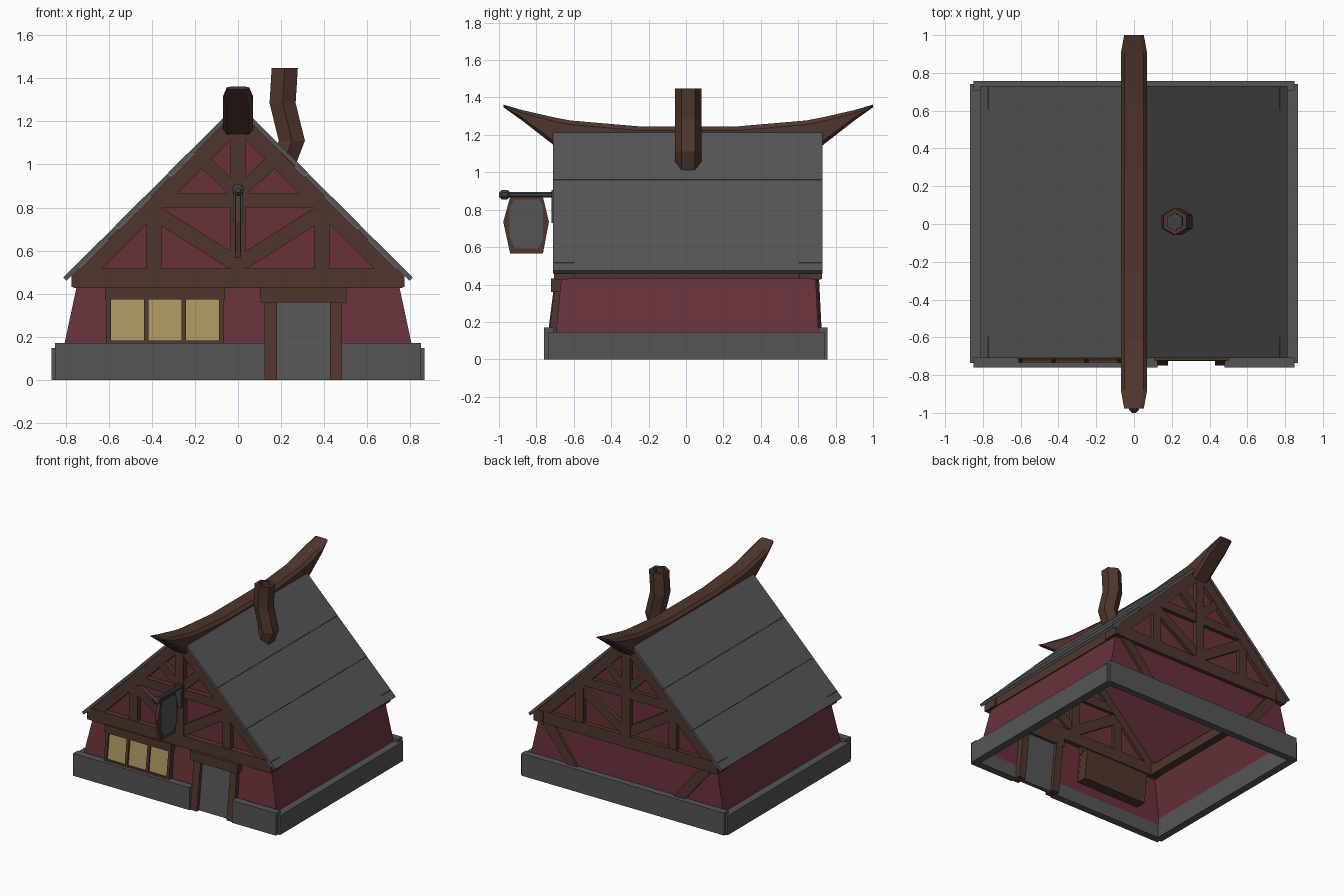
import bpy, bmesh, math
from mathutils import Vector

if "Cube" in bpy.data.objects:
    bpy.data.objects.remove(bpy.data.objects["Cube"])


def material(name, rgb):
    m = bpy.data.materials.new(name)
    m.diffuse_color = (*rgb, 1)
    m.use_nodes = True
    m.node_tree.nodes["Principled BSDF"].inputs["Base Color"].default_value = m.diffuse_color
    return m


STONE = material("slate grey", (0.091, 0.091, 0.091))
PLASTER = material("dark red plaster", (0.138, 0.031, 0.042))
WOOD = material("brown timber", (0.080, 0.037, 0.026))
GLASS = material("yellow glass", (0.42, 0.31, 0.125))
IRON = material("dark iron", (0.050, 0.054, 0.057))


def finish(name, bm, *mats):
    bmesh.ops.recalc_face_normals(bm, faces=bm.faces)
    me = bpy.data.meshes.new(name)
    bm.to_mesh(me)
    bm.free()
    for m in mats:
        me.materials.append(m)
    ob = bpy.data.objects.new(name, me)
    bpy.context.collection.objects.link(ob)
    return ob


def loft(name, rings, *mats, caps=(True, True)):
    """Skin a list of closed rings of 3D points."""
    bm = bmesh.new()
    vs = [[bm.verts.new(p) for p in r] for r in rings]
    n = len(vs[0])
    for a, b in zip(vs, vs[1:]):
        for i in range(n):
            bm.faces.new((a[i], a[(i + 1) % n], b[(i + 1) % n], b[i]))
    if caps[0]:
        bm.faces.new(vs[0])
    if caps[1]:
        bm.faces.new(vs[-1])
    return finish(name, bm, *mats)


def prism(name, pts, axis, lo, hi, mat):
    """Extrude a 2D outline along x (outline in y,z) or y (outline in x,z)."""
    put = (lambda p, t: (t, p[0], p[1])) if axis == "x" else (lambda p, t: (p[0], t, p[1]))
    return loft(name, [[put(p, t) for p in pts] for t in (lo, hi)], mat)


def box(name, x0, x1, y0, y1, z0, z1, mat):
    return prism(name, [(x0, z0), (x1, z0), (x1, z1), (x0, z1)], "y", y0, y1, mat)


def timber(name, a, b, w, y0, y1):
    """Straight timber between two points in the x,z plane."""
    a, b = Vector(a), Vector(b)
    d = (b - a).normalized()
    n = Vector((-d.y, d.x)) * w / 2
    return prism(name, [a - n, b - n, b + n, a + n], "y", y0, y1, WOOD)


def leaning(name, x0, x1, z0, z1, out, depth, mat):
    """Box that leans back with the front wall."""
    front = lambda z: -0.755 + 0.125 * z - out
    return prism(name, [(front(z0), z0), (front(z1), z1),
                        (front(z1) + depth, z1), (front(z0) + depth, z0)], "x", x0, x1, mat)


# Stone plinth, open in the middle and at the door
box("plinth_front_left", -0.85, 0.125, -0.76, -0.705, 0, 0.17, STONE)
box("plinth_front_right", 0.48, 0.85, -0.76, -0.705, 0, 0.17, STONE)
box("plinth_back", -0.85, 0.85, 0.705, 0.757, 0, 0.17, STONE)
for s, side in ((-1, "left"), (1, "right")):
    x = sorted((s * 0.81, s * 0.867))
    box("plinth_" + side, *x, -0.735, 0.74, 0, 0.147, STONE)

# Red plaster shell: tapering walls, then gables closing at the ridge, open below
bm = bmesh.new()
low = [bm.verts.new(p) for p in ((-0.82, -0.70, 0.1), (0.82, -0.70, 0.1), (0.82, 0.71, 0.1), (-0.82, 0.71, 0.1))]
top = [bm.verts.new(p) for p in ((-0.735, -0.66, 0.5), (0.735, -0.66, 0.5), (0.735, 0.69, 0.5), (-0.735, 0.69, 0.5))]
rf, rb = bm.verts.new((0, -0.66, 1.235)), bm.verts.new((0, 0.69, 1.235))
for i in range(4):
    j = (i + 1) % 4
    bm.faces.new((low[i], low[j], top[j], top[i]))
bm.faces.new((top[0], top[1], rf))
bm.faces.new((top[2], top[3], rb))
bm.faces.new((top[1], top[2], rb, rf))
bm.faces.new((top[3], top[0], rf, rb))
finish("plaster_walls", bm, PLASTER)

# Roof: three courses of boards on each slope
seams = (0.812, 0.57, 0.325, 0.065)
for s, side in ((-1, "left"), (1, "right")):
    for i, (xa, xb) in enumerate(zip(seams, seams[1:])):
        h = 1.279 + 0.002 * i
        za, zb = h - 0.99 * xa, h - 0.99 * xb
        t = 0.015
        prism(f"roof_course_{side}_{i + 1}",
              [(s * xa, za), (s * xb, zb), (s * (xb - t), zb - t), (s * (xa - t), za - t)],
              "y", -0.71, 0.73, STONE)

# Timber framing, the same on both gables
for end, y0, y1 in (("front", -0.702, -0.635), ("back", 0.665, 0.722)):
    box(end + "_tie_beam", -0.765, 0.765, y0, y1, 0.427, 0.517, WOOD)
    box(end + "_king_post", -0.035, 0.035, y0, y1, 0.51, 1.15, WOOD)
    box(end + "_collar_beam", -0.38, 0.38, y0 + 0.003, y1 - 0.003, 0.80, 0.868, WOOD)
    for s, side in ((-1, "left"), (1, "right")):
        tag = f"{end}_{side}_"
        prism(tag + "rafter", [(s * 0.74, 0.515), (s * 0.635, 0.515), (0, 1.15), (0, 1.255)],
              "y", y0 + 0.002, y1 - 0.002, WOOD)
        xs = sorted((s * 0.425, s * 0.355))
        box(tag + "post", *xs, y0 + 0.004, y1 - 0.004, 0.51, 0.78, WOOD)
        timber(tag + "lower_brace", (s * 0.38, 0.772), (s * 0.02, 0.546), 0.072, y0 + 0.005, y1 - 0.005)
        timber(tag + "upper_brace", (s * 0.165, 1.02), (s * 0.01, 0.875), 0.062, y0 + 0.005, y1 - 0.005)

# Side beams with larger blocks at the corners
for s, side in ((-1, "left"), (1, "right")):
    box("wall_beam_" + side, *sorted((s * 0.69, s * 0.758)), -0.69, 0.71, 0.432, 0.505, WOOD)
    for end, y0, y1 in (("front", -0.706, -0.595), ("back", 0.605, 0.726)):
        box(f"corner_block_{end}_{side}", *sorted((s * 0.69, s * 0.772)), y0, y1, 0.43, 0.517, WOOD)
    # Slanted braces on the back wall
    pts = [(s * 0.72, 0.44), (s * 0.62, 0.44), (s * 0.39, 0.15), (s * 0.48, 0.15)]
    loft("back_wall_brace_" + side, [[(x, y - 0.05 * z, z) for x, z in pts] for y in (0.69, 0.733)], WOOD)

# Upswept ridge beam with chamfered edges: distance from middle, top, bottom, half width
stations = [(0.988, 1.362, 1.348, 0.052), (0.89, 1.333, 1.278, 0.07), (0.71, 1.292, 1.138, 0.07),
            (0.63, 1.277, 1.10, 0.07), (0.27, 1.246, 1.10, 0.07)]
rings = []
for sgn, rows in ((-1, stations), (1, stations[::-1])):
    for d, zt, zb, w in rows:
        c = min(0.022, (zt - zb) * 0.3)
        k = w - 0.02
        sec = [(-k, zt), (k, zt), (w, zt - c), (w, zb + c), (k, zb), (-k, zb), (-w, zb + c), (-w, zt - c)]
        rings.append([(x, 0.012 + sgn * d, z) for x, z in sec])
loft("ridge_beam", rings, WOOD)

# Crooked six-sided chimney with an open top
path = [(0.20, 0.98, 0.07), (0.25, 1.11, 0.07), (0.207, 1.285, 0.07), (0.217, 1.447, 0.07),
        (0.217, 1.447, 0.046), (0.215, 1.40, 0.046)]
rings = [[(x + r * math.sin(a * math.pi / 3), 0.012 + r * math.cos(a * math.pi / 3), z)
          for a in range(6)] for x, z, r in path]
chimney = loft("chimney", rings, WOOD, IRON)
for f in chimney.data.polygons:  # dark flue at the bottom of the opening
    if len(f.vertices) == 6 and f.center.z > 1.3:
        f.material_index = 1

# Window of three panes in a timber frame
leaning("window_frame", -0.612, -0.067, 0.165, 0.385, -0.02, 0.10, WOOD)
leaning("window_sill", -0.612, -0.067, 0.165, 0.182, 0, 0.05, WOOD)
box("window_lintel", -0.617, -0.06, -0.715, -0.64, 0.373, 0.432, WOOD)
for i in range(4):
    x = -0.601 + i * 0.1747
    leaning(f"window_post_{i + 1}", x - 0.011, x + 0.011, 0.165, 0.38, 0, 0.05, WOOD)
for i in range(3):
    x = -0.5137 + i * 0.1747
    leaning(f"window_pane_{i + 1}", x - 0.08, x + 0.08, 0.18, 0.374, -0.012, 0.009, GLASS)

# Door with posts and lintel
for name, x0, x1 in (("left", 0.122, 0.18), ("right", 0.428, 0.484)):
    leaning("door_post_" + name, x0, x1, 0, 0.37, -0.005, 0.08, WOOD)
box("door_lintel", 0.105, 0.503, -0.722, -0.63, 0.36, 0.432, WOOD)
leaning("door", 0.175, 0.432, 0, 0.365, -0.03, 0.03, STONE)

# Hanging sign: wall plate, rod with knob, framed board
box("sign_wall_plate", -0.024, 0.024, -0.718, -0.70, 0.73, 0.905, IRON)


def tube(name, y0, y1, z, profile):
    loft(name, [[(r * math.cos(a * math.pi / 4 + math.pi / 8), y0 + (y1 - y0) * t,
                  z + r * math.sin(a * math.pi / 4 + math.pi / 8)) for a in range(8)]
                for t, r in profile], IRON)


tube("sign_rod", -0.96, -0.705, 0.88, [(0, 0.015), (1, 0.015)])
tube("sign_knob", -1.0, -0.94, 0.88, [(0, 0.012), (0.25, 0.028), (0.75, 0.028), (1, 0.012)])
outline = [(-0.94, 0.868), (-0.765, 0.868), (-0.733, 0.735), (-0.765, 0.565), (-0.94, 0.565), (-0.977, 0.735)]
prism("sign_frame", outline, "x", -0.012, 0.012, WOOD)
panel = [(-0.92, 0.855), (-0.785, 0.855), (-0.765, 0.82), (-0.765, 0.64), (-0.79, 0.592),
         (-0.915, 0.592), (-0.945, 0.66), (-0.945, 0.80)]
for s, side in ((-1, "left"), (1, "right")):
    prism("sign_panel_" + side, panel, "x", s * 0.011, s * 0.015, STONE)
